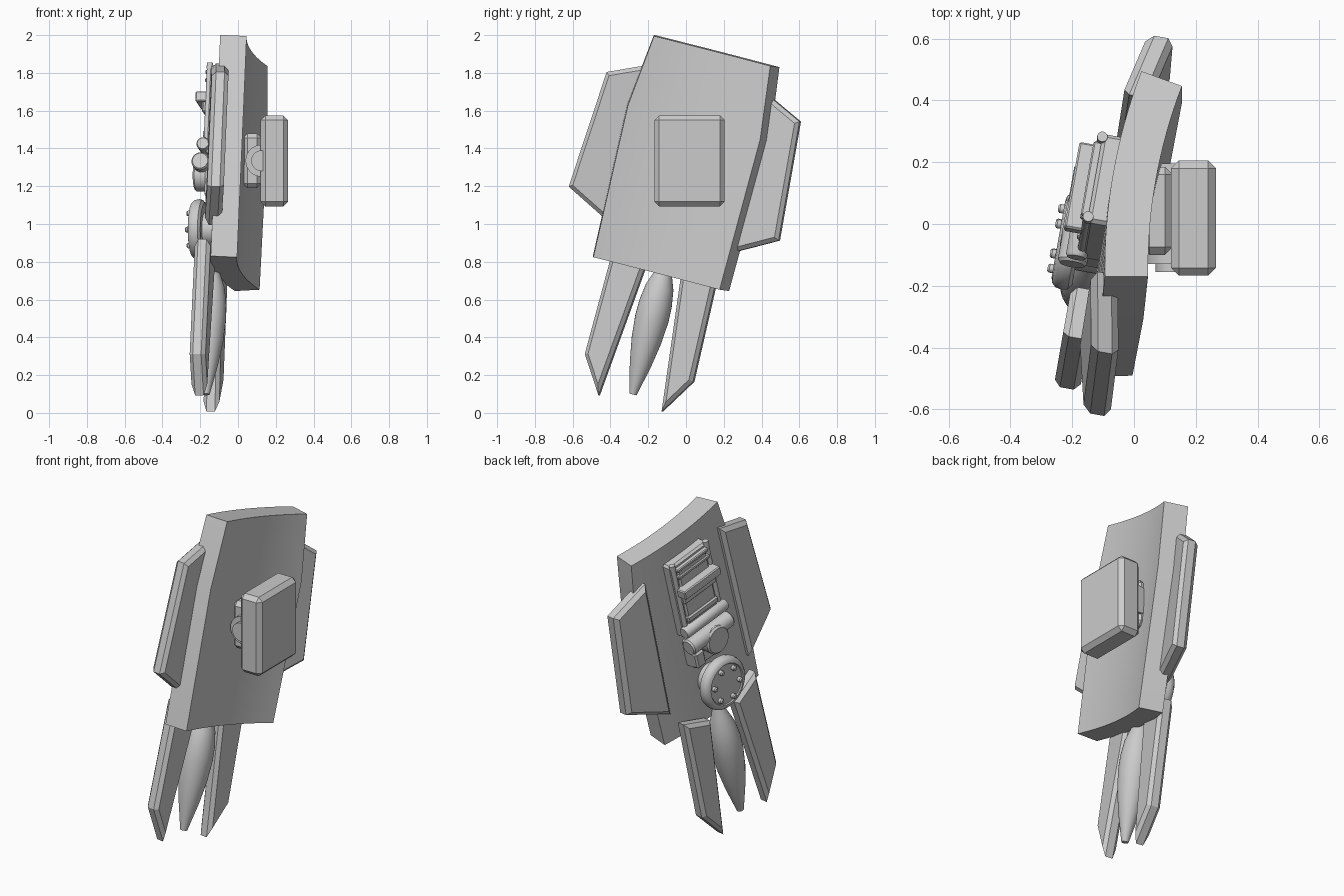
import bpy, bmesh, math
from mathutils import Matrix, Vector

cube = bpy.data.objects.get("Cube")
if cube:
    bpy.data.objects.remove(cube)

grey = bpy.data.materials.new("light_grey")
grey.use_nodes = True
grey.diffuse_color = (0.6, 0.6, 0.6, 1)
grey.node_tree.nodes["Principled BSDF"].inputs["Base Color"].default_value = (0.6, 0.6, 0.6, 1)

# Tilted shield frame: local x across, y up the shield, z from outer to inner side
up = Vector((0.042, 0.242, 0.97)).normalized()
across = Vector((0.17, 0.953, -0.245))
across = (across - up * across.dot(up)).normalized()
FRAME = Matrix((across, up, across.cross(up))).transposed().to_4x4()
FRAME.translation = (-0.092, 0.023, 1.334)
WORLD = Matrix.Identity(4)
AXES = {"z": WORLD, "x": Matrix.Rotation(math.pi / 2, 4, "Y"),
        "y": Matrix.Rotation(-math.pi / 2, 4, "X")}


def finish(name, bm, frame=FRAME, smooth=False):
    bmesh.ops.recalc_face_normals(bm, faces=bm.faces)
    mesh = bpy.data.meshes.new(name)
    bm.to_mesh(mesh)
    bm.free()
    mesh.materials.append(grey)
    obj = bpy.data.objects.new(name, mesh)
    bpy.context.collection.objects.link(obj)
    obj.matrix_world = frame
    if smooth:
        bpy.ops.object.select_all(action="DESELECT")
        obj.select_set(True)
        bpy.context.view_layer.objects.active = obj
        bpy.ops.object.shade_smooth_by_angle(angle=math.radians(35))
    return obj


def loft(bm, rings):
    rows = [[bm.verts.new(p) for p in ring] for ring in rings]
    count = len(rows[0])
    for a, b in zip(rows, rows[1:]):
        for i in range(count):
            j = (i + 1) % count
            bm.faces.new((a[i], a[j], b[j], b[i]))
    return bm.faces.new(rows[0]), bm.faces.new(rows[-1])


def plate(name, outline, z0, z1, bevel, lean=0.0, pivot=0.0):
    """Flat prism with chamfered rims and a sharp outline."""
    bm = bmesh.new()
    caps = loft(bm, [[(x, y, z + lean * (abs(x) - pivot)) for x, y in outline] for z in (z0, z1)])
    bmesh.ops.recalc_face_normals(bm, faces=bm.faces)
    rim = [e for cap in caps for e in cap.edges]
    bmesh.ops.bevel(bm, geom=rim, offset=bevel, segments=1, profile=0.5, affect="EDGES")
    return finish(name, bm)


def box(name, lo, hi, bevel, frame=FRAME):
    (x0, y0, z0), (x1, y1, z1) = lo, hi
    bm = bmesh.new()
    loft(bm, [[(x0, y0, z), (x1, y0, z), (x1, y1, z), (x0, y1, z)] for z in (z0, z1)])
    bmesh.ops.recalc_face_normals(bm, faces=bm.faces)
    bmesh.ops.bevel(bm, geom=bm.edges[:], offset=bevel, segments=1, profile=0.5, affect="EDGES")
    return finish(name, bm, frame)


def lathe(name, profile, centre, axis="z", frame=FRAME, sides=32):
    bm = bmesh.new()
    turn = [2 * math.pi * i / sides for i in range(sides)]
    loft(bm, [[(r * math.cos(t), r * math.sin(t), h) for t in turn] for r, h in profile])
    bm.transform(Matrix.Translation(centre) @ AXES[axis])
    return finish(name, bm, frame, True)


# Curved shield panel, widest above the middle
R, THICK, STEPS = 1.9, 0.14, 16
bm = bmesh.new()
rings = []
for half, y in ((0.378, -0.615), (0.396, 0.21), (0.348, 0.6)):
    angles = [math.asin(half / R) * (2 * i / STEPS - 1) for i in range(STEPS + 1)]
    outer = [(R * math.sin(a), y, R - R * math.cos(a)) for a in angles]
    inner = [((R - THICK) * math.sin(a), y, R - (R - THICK) * math.cos(a)) for a in angles]
    rings.append(outer + inner[::-1])
loft(bm, rings)
finish("shield_panel", bm, FRAME, True)

# Side fins and lower claws, mirrored
FIN = [(0.3, 0.455), (0.535, 0.35), (0.582, -0.288), (0.315, -0.43)]
CLAW = [(0.288, -0.5), (0.3, -1.13), (0.175, -1.325), (0.098, -0.59)]
for side, label in ((1, "back"), (-1, "front")):
    plate(label + "_fin", [(side * x, y) for x, y in FIN], 0.01, 0.1, 0.022, lean=0.2, pivot=0.43)
    plate(label + "_claw", [(side * x, y) for x, y in CLAW], -0.07, 0.015, 0.02)

# Tapered pod between the claws
POD = [(0.02, -0.53), (0.05, -0.62), (0.075, -0.69), (0.088, -0.78), (0.09, -0.86),
       (0.08, -0.98), (0.058, -1.11), (0.035, -1.21), (0.02, -1.275)]
lathe("pod", POD, (0, 0, -0.025), "y")

# Round hub on a short stem, with a ring of bolts
HUB = Vector((-0.005, -0.375, 0))
lathe("hub_stem", [(0.09, 0.01), (0.09, -0.09)], HUB)
lathe("hub", [(0.14, -0.068), (0.156, -0.08), (0.16, -0.1), (0.156, -0.12), (0.143, -0.134),
              (0.125, -0.138), (0.12, -0.132)], HUB)
for i in range(6):
    a = math.radians(60 * i + 15)
    spot = HUB + Vector((math.cos(a), math.sin(a), 0)) * 0.098
    lathe(f"hub_bolt_{i}", [(0.015, -0.12), (0.015, -0.15), (0.01, -0.156)], spot, sides=12)

# Mechanism bed with rails and cross slats
box("bed", (-0.15, 0.0, -0.055), (0.15, 0.49, 0.03), 0.012)
box("bed_cover", (-0.115, 0.02, -0.07), (0.115, 0.46, 0), 0.01)
for side, label in ((1, "back"), (-1, "front")):
    x = side * 0.135
    lathe(label + "_rail", [(0.014, 0.02), (0.014, 0.48)], (x, 0, -0.057), "y", sides=16)
    lathe(label + "_rail_knob", [(0.017, 0.47), (0.017, 0.5)], (x, 0, -0.055), "y", sides=16)
for i, y in enumerate((0.4, 0.445)):
    box(f"slat_{i}", (-0.125, y, -0.08), (0.125, y + 0.022, -0.02), 0.005)

# Raised stepped bar
box("bar_step", (-0.13, 0.235, -0.09), (0.13, 0.3, -0.02), 0.008)
box("bar", (-0.145, 0.29, -0.125), (0.145, 0.345, -0.03), 0.006)
box("lower_slat", (-0.12, 0.1, -0.08), (0.12, 0.14, -0.02), 0.008)

# Rollers, drum and base block under the bed
for name, r, y, z in (("upper_roller", 0.035, 0.055, -0.07), ("lower_roller", 0.048, -0.04, -0.08)):
    lathe(name, [(r * 0.85, -0.165), (r, -0.155), (r, 0.155), (r * 0.85, 0.165)], (0, y, z), "x")
lathe("drum", [(0.085, 0), (0.085, -0.12), (0.075, -0.13)], (-0.02, -0.085, 0))
box("base_block", (-0.12, -0.22, -0.06), (0.13, -0.04, 0.02), 0.012)
box("base_lug", (0.06, -0.21, -0.085), (0.13, -0.11, 0), 0.01)

# Grip pad on the inner side with its mount and pivot
box("grip_pad", (0.12, -0.167, 1.093), (0.265, 0.205, 1.575), 0.025, WORLD)
box("pad_mount", (0.025, -0.1, 1.19), (0.125, 0.185, 1.48), 0.025, WORLD)
lathe("pad_pivot", [(0.055, -0.155), (0.055, -0.13), (0.085, -0.13), (0.085, 0.195)],
      (0.125, 0, 1.335), "y", WORLD)
